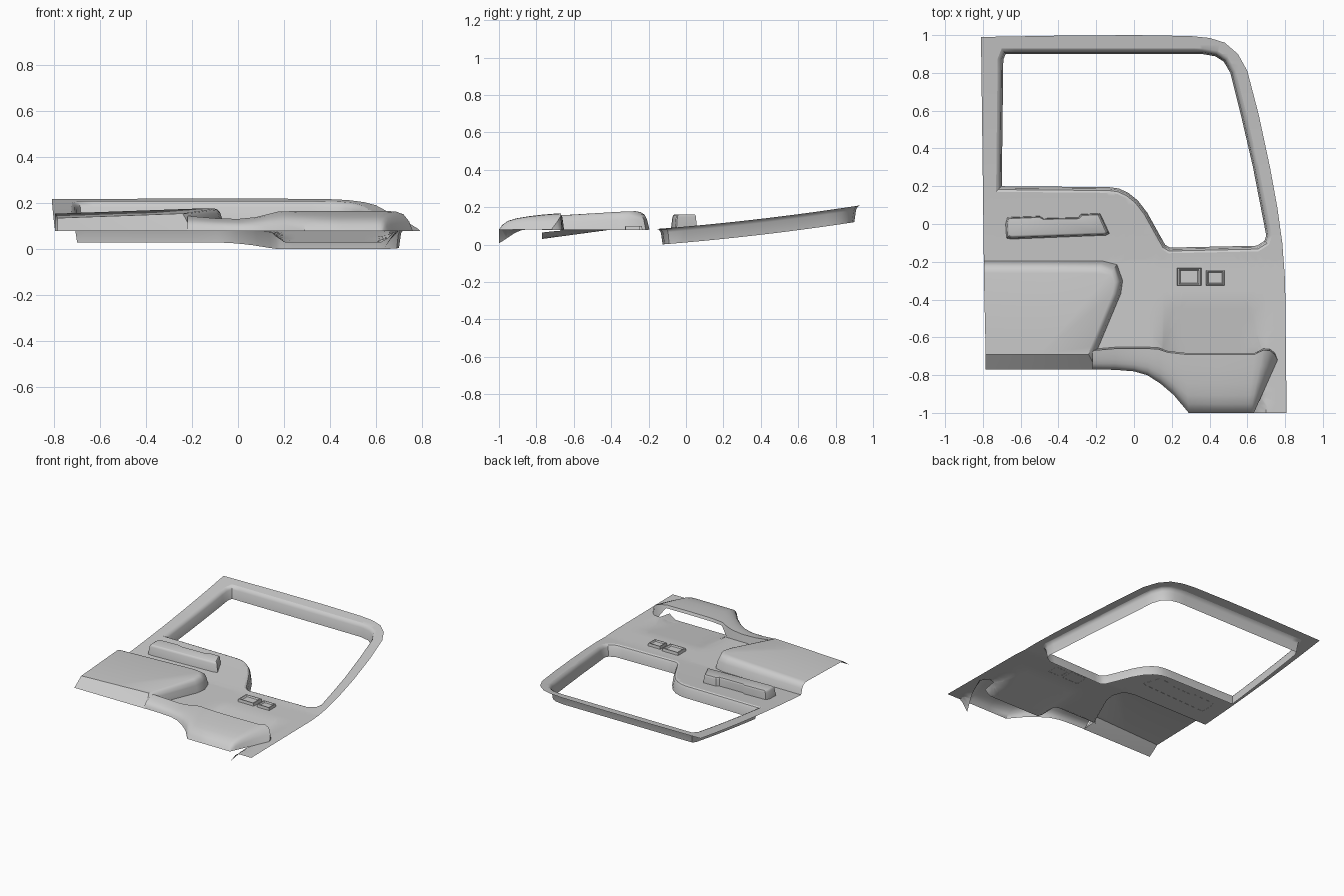
import bpy, bmesh, math
from mathutils import Vector

if "Cube" in bpy.data.objects:
    bpy.data.objects.remove(bpy.data.objects["Cube"])


def finish(name, bm, angle=35):
    bmesh.ops.remove_doubles(bm, verts=bm.verts, dist=0.0004)
    bmesh.ops.recalc_face_normals(bm, faces=bm.faces)
    if sum(f.normal.z * f.calc_area() for f in bm.faces) < 0:
        bmesh.ops.reverse_faces(bm, faces=bm.faces)
    me = bpy.data.meshes.new(name)
    bm.to_mesh(me)
    bm.free()
    ob = bpy.data.objects.new(name, me)
    bpy.context.collection.objects.link(ob)
    bpy.ops.object.select_all(action='DESELECT')
    ob.select_set(True)
    bpy.context.view_layer.objects.active = ob
    bpy.ops.object.shade_smooth_by_angle(angle=math.radians(angle))
    return ob


def loft(bm, rings, closed=True, cap=False):
    rows = [[bm.verts.new(p) for p in r] for r in rings]
    n = len(rows[0])
    for a, b in zip(rows, rows[1:]):
        for i in range(n if closed else n - 1):
            j = (i + 1) % n
            bm.faces.new((a[i], a[j], b[j], b[i]))
    if cap:
        bm.faces.new(rows[-1])


def resample(pts, step=0.05):
    out = []
    for i, p in enumerate(pts):
        a, b = Vector(p), Vector(pts[(i + 1) % len(pts)])
        n = max(1, math.ceil((b - a).length / step))
        out += [a.lerp(b, k / n) for k in range(n)]
    return out


def offset(pts, d):
    # outward for a clockwise loop
    out = []
    for i, p in enumerate(pts):
        e1 = (p - pts[i - 1]).normalized()
        e2 = (pts[(i + 1) % len(pts)] - p).normalized()
        n1, n2 = Vector((-e1.y, e1.x)), Vector((-e2.y, e2.x))
        m = (n1 + n2).normalized()
        out.append(p + m * d / max(0.6, m.dot(n1)))
    return out


def smooth(a, b, v):
    t = min(1, max(0, (v - a) / (b - a)))
    return t * t * (3 - 2 * t)


def base(y):
    t = max(0, y + 0.2)
    return 0.08 + 0.075 * t + 0.035 * t * t


def panel_z(x, y):
    # door surface with the map pocket recess
    rec = smooth(0.12, 0.21, x) * (1 - smooth(0.62, 0.7, x))
    return base(y) - rec * 0.05 * max(0, (-0.4 - y) / 0.37)


# Door panel and window frame
outer = [(-.81, .99), (-.4, .997), (0, 1), (.3, .995), (.4, .985), (.48, .96), (.55, .9),
         (.6, .81), (.66, .58), (.72, .3), (.76, .08), (.785, -.1), (.8, -.3), (.808, -1),
         (.635, -1), (.76, -.72), (.72, -.67), (.68, -.67), (.67, -.77), (.16, -.77),
         (.15, -.66), (-.2, -.66), (-.07, -.37), (-.06, -.3), (-.09, -.215), (-.17, -.195),
         (-.795, -.195), (-.8, .2)]
window = [(-.7, .2), (-.692, .87), (-.68, .9), (.36, .9), (.43, .888), (.475, .86), (.51, .8),
          (.57, .56), (.63, .3), (.7, -.06), (.69, -.09), (.65, -.115), (.19, -.125), (.165, -.11),
          (.12, -.03), (.07, .06), (.02, .125), (-.03, .165), (-.08, .188), (-.13, .195)]
outer, window = resample(outer), resample(window)
bm = bmesh.new()
for loop in (outer, offset(window, 0.03)):
    vs = [bm.verts.new((p.x, p.y, 0)) for p in loop]
    for i, v in enumerate(vs):
        bm.edges.new((v, vs[(i + 1) % len(vs)]))
bmesh.ops.triangle_fill(bm, edges=bm.edges[:], use_beauty=True, normal=(0, 0, 1))
for axis in ((1, 0, 0), (0, 1, 0)):
    for k in range(-19, 20):
        bmesh.ops.bisect_plane(bm, geom=bm.verts[:] + bm.edges[:] + bm.faces[:],
                               plane_co=Vector(axis) * k * 0.05, plane_no=axis, dist=1e-5)
for v in bm.verts:
    v.co.z = panel_z(v.co.x, v.co.y)
# rolled flange around the window opening
loft(bm, [[(p.x, p.y, base(p.y) - dz) for p in offset(window, d)]
          for d, dz in ((.03, 0), (.018, .006), (.009, .022), (0, .085))])
finish("door_panel", bm)


def shell(name, lower, upper, ztop, steps, zbase, closed=True):
    bm = bmesh.new()
    rings = []
    for f, g in steps:
        ring = []
        for (ax, ay), (bx, by) in zip(lower, upper):
            h = f if (not closed and ay < -.69) else g
            z0 = zbase(ay) - 0.001
            ring.append((ax + (bx - ax) * f, ay + (by - ay) * f, z0 + (ztop(bx, by) - z0) * h))
        rings.append(ring)
    loft(bm, rings, closed, cap=True)
    return finish(name, bm)


# Armrest, open at the rear edge
arm_low = [(-.795, -.195), (-.45, -.195), (-.17, -.195), (-.09, -.215), (-.06, -.3),
           (-.07, -.37), (-.2, -.68), (-.2, -.77), (-.5, -.77), (-.785, -.77)]
arm_top = [(-.795, -.26), (-.45, -.26), (-.19, -.26), (-.13, -.27), (-.105, -.31),
           (-.115, -.37), (-.23, -.65), (-.24, -.69), (-.5, -.69), (-.785, -.69)]
shell("armrest", arm_low, arm_top, lambda x, y: .184 + .036 * x + .045 * (y + .25),
      ((0, 0), (.2, .55), (.4, .82), (.7, .96), (1, 1)), base, closed=False)

# Pull handle
grip = [(-.68, 0), (-.67, .035), (-.5, .042), (-.48, .03), (-.295, .035), (-.28, .052),
        (-.18, .057), (-.13, -.05), (-.15, -.06), (-.65, -.08), (-.675, -.075)]
grip_top = [(-.66, 0), (-.655, .028), (-.5, .035), (-.48, .024), (-.29, .028), (-.275, .045),
            (-.19, .048), (-.15, -.04), (-.16, -.045), (-.645, -.062), (-.658, -.058)]
shell("pull_handle", grip, grip_top, lambda x, y: .16,
      ((0, 0), (.4, .8), (.7, .95), (1, 1)), base)

# Lower bulge with the map pocket: top edge x, y, z and bottom edge x, y
sections = [(-.22, -.67, .145, -.22, -.77), (-.1, -.66, .135, -.1, -.772), (0, -.66, .132, 0, -.78),
            (.08, -.66, .14, .07, -.8), (.13, -.663, .153, .14, -.845), (.18, -.68, .165, .21, -.905),
            (.27, -.69, .166, .29, -1), (.45, -.692, .166, .45, -1), (.64, -.69, .166, .6, -1),
            (.685, -.668, .165, .615, -1), (.72, -.67, .152, .625, -1),
            (.745, -.69, .12, .63, -1), (.76, -.72, .08, .635, -1)]
bm = bmesh.new()
rows = []
for xt, yt, zt, xb, yb in sections:
    pocket = .15 < xt < .67
    row = [(xt, yt + .008, zt - .02 if pocket else min(zt, .079))]
    for f, g in ((0, 1), (.25, .93), (.5, .82), (.7, .7), (.85, .53), (.94, .3), (1, 0)):
        row.append((xt + (xb - xt) * f, yt + (yb - yt) * f, .08 + (zt - .08) * g))
    rows.append(row)
loft(bm, rows, closed=False)
finish("map_pocket", bm, 40)

# Window switches with dished centres
for name, cx, cy, w, h in (("switch_large", .292, -.28, .065, .047),
                           ("switch_small", .43, -.285, .05, .04)):
    bm = bmesh.new()
    loft(bm, [[(cx + sx * w * s, cy + sy * h * s, z) for sx, sy in ((-1, -1), (1, -1), (1, 1), (-1, 1))]
              for s, z in ((1, .079), (.94, .1), (.82, .1), (.7, .09))], cap=True)
    finish(name, bm)
